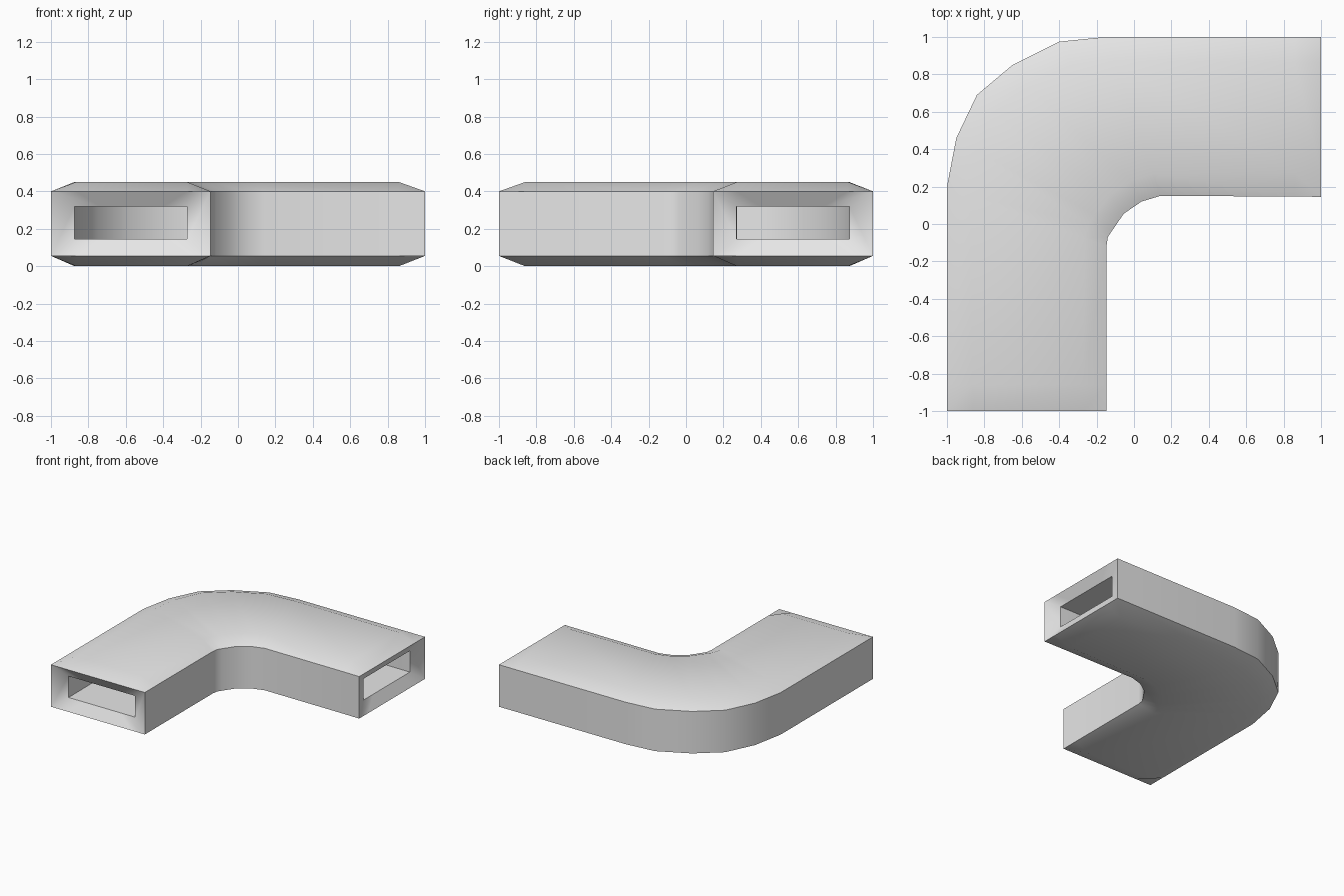
import bpy
import bmesh
from mathutils import Vector

cube = bpy.data.objects.get("Cube")
if cube:
    bpy.data.objects.remove(cube, do_unlink=True)

grey = bpy.data.materials.new("plain grey")
grey.use_nodes = True
grey.diffuse_color = (0.8, 0.8, 0.8, 1)
grey.node_tree.nodes["Principled BSDF"].inputs["Base Color"].default_value = (0.8, 0.8, 0.8, 1)

# Plan outline: matching stations on the outer and inner side of the bend
outer_line = [(-1, -1), (-1, -.86), (-1, .2), (-.95, .46), (-.84, .69),
              (-.65, .85), (-.4, .975), (-.15, 1), (.86, 1), (1, 1)]
inner_line = [(-.147, -1), (-.147, -.86), (-.147, -.12), (-.14, -.07), (-.12, -.04),
              (-.055, .055), (.04, .12), (.14, .15), (.86, .147), (1, .145)]

SIDE_LOW, SIDE_HIGH, TOP = .055, .4, .45
BORE_LOW, BORE_HIGH, WALL = .145, .32, .125
RECESS = .05
last = len(outer_line) - 1


def section(bm, index, bore):
    """One eight-point ring across the duct, for the outside or the bore."""
    a, b = Vector(outer_line[index]), Vector(inner_line[index])
    across = (b - a).normalized()
    at_end = index in (0, last)
    if bore:
        a, b = a + across * WALL, b - across * WALL
        low = crown_low = BORE_LOW
        high = crown_high = BORE_HIGH
        if at_end:
            inward = Vector((0, RECESS)) if index == 0 else Vector((-RECESS, 0))
            a, b = a + inward, b + inward
    else:
        low, high = SIDE_LOW, SIDE_HIGH
        crown_low, crown_high = (low, high) if at_end else (0, TOP)
    a_in, b_in = a + across * .135, b - across * .125
    ring = [(a, low), (a, high), (a_in, crown_high), (b_in, crown_high),
            (b, high), (b, low), (b_in, crown_low), (a_in, crown_low)]
    return [bm.verts.new((p.x, p.y, z)) for p, z in ring]


def bridge(bm, first, second):
    count = len(first)
    for i in range(count):
        j = (i + 1) % count
        bm.faces.new((first[i], first[j], second[j], second[i]))


# Hollow duct: outer shell, bore and the rims that join them
bm = bmesh.new()
shell = [section(bm, i, False) for i in range(last + 1)]
bore = [section(bm, i, True) for i in range(last + 1)]
for rings in (shell, bore):
    for first, second in zip(rings, rings[1:]):
        bridge(bm, first, second)
for end in (0, last):
    bridge(bm, shell[end], bore[end])
bmesh.ops.recalc_face_normals(bm, faces=bm.faces[:])

mesh = bpy.data.meshes.new("duct_elbow")
bm.to_mesh(mesh)
bm.free()
mesh.materials.append(grey)
duct = bpy.data.objects.new("duct_elbow", mesh)
bpy.context.collection.objects.link(duct)

# Soft shading along the bend and crowned panels, crisp side edges
bpy.ops.object.select_all(action='DESELECT')
duct.select_set(True)
bpy.context.view_layer.objects.active = duct
bpy.ops.object.shade_smooth_by_angle(angle=.75)
